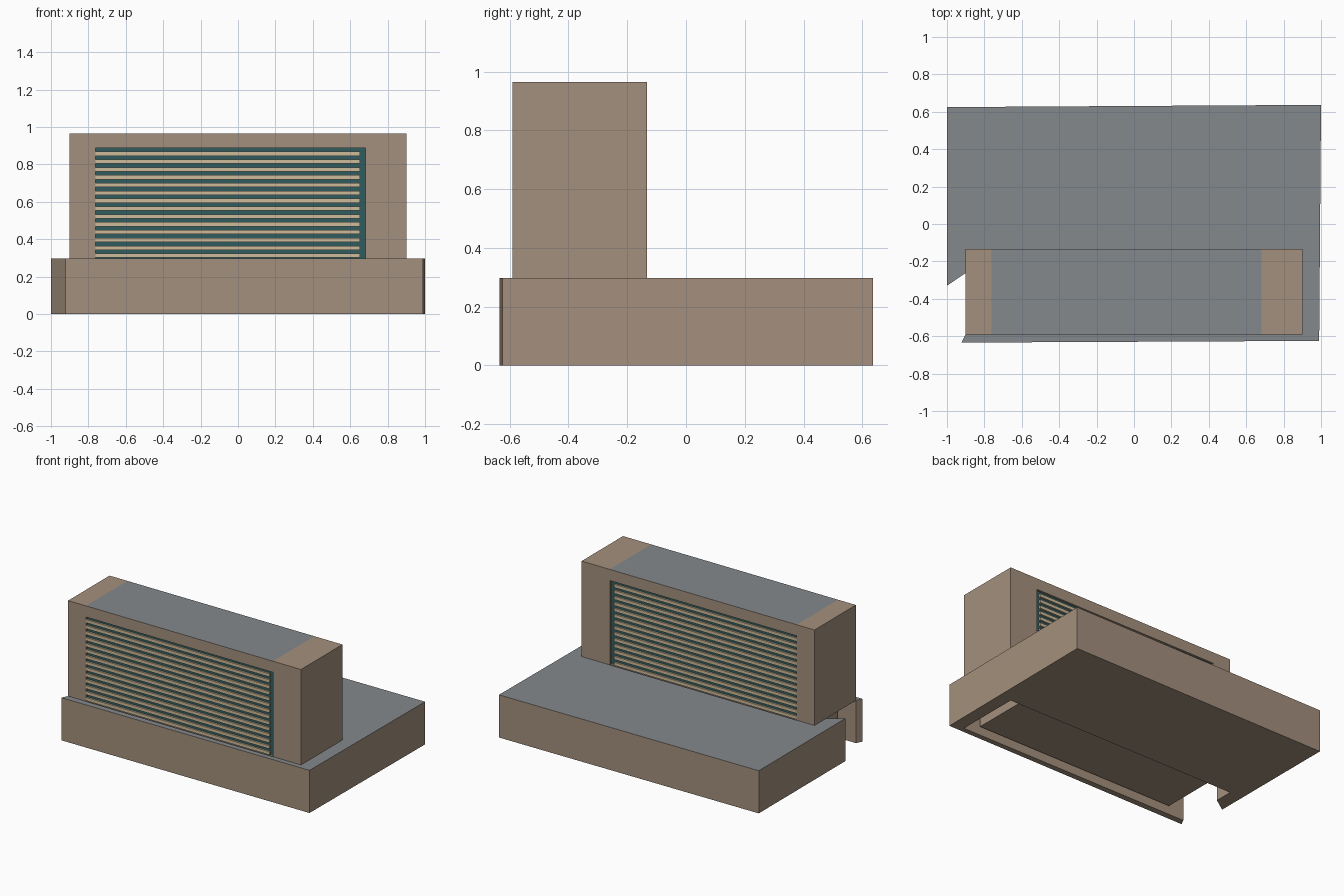
import bpy, bmesh
from mathutils import Vector

if "Cube" in bpy.data.objects:
    bpy.data.objects.remove(bpy.data.objects["Cube"])


def mat(name, rgb):
    m = bpy.data.materials.new(name)
    lin = [((c / 255 + 0.055) / 1.055) ** 2.4 for c in rgb]
    m.diffuse_color = (*lin, 1)
    m.use_nodes = True
    m.node_tree.nodes["Principled BSDF"].inputs["Base Color"].default_value = m.diffuse_color
    return m


TAN = mat("tan wall", (164, 144, 125))
GREY = mat("grey roof", (132, 136, 139))
TEAL = mat("teal glass", (48, 92, 94))
BEIGE = mat("beige slat", (206, 187, 155))


def prism(name, pts, depth, mats, rule=None):
    """Extrude a flat outline along a vector; rule(face) picks the material."""
    bm = bmesh.new()
    face = bm.faces.new([bm.verts.new(p) for p in pts])
    ext = bmesh.ops.extrude_face_region(bm, geom=[face], use_keep_orig=True)
    moved = [v for v in ext["geom"] if isinstance(v, bmesh.types.BMVert)]
    bmesh.ops.translate(bm, verts=moved, vec=Vector(depth))
    bmesh.ops.recalc_face_normals(bm, faces=bm.faces)
    bm.normal_update()
    if rule:
        for f in bm.faces:
            f.material_index = rule(f)
    me = bpy.data.meshes.new(name)
    bm.to_mesh(me)
    bm.free()
    for m in mats:
        me.materials.append(m)
    ob = bpy.data.objects.new(name, me)
    bpy.context.collection.objects.link(ob)
    return ob


def box(name, x0, x1, y0, y1, z0, z1, m):
    pts = [(x0, y0, z0), (x1, y0, z0), (x1, y1, z0), (x0, y1, z0)]
    return prism(name, pts, (0, 0, z1 - z0), [m])


FLOOR, TOP = 0.298, 0.965
Y0, Y1 = -0.59, -0.133       # tower front and back
XL, XR = -0.762, 0.682       # window opening

# Podium: wraps around the tower footprint, open on the left
outline = [(-1, -0.33), (-0.9, -0.262), (-0.9, Y1), (0.9, Y1), (0.9, Y0), (-0.9, Y0),
           (-0.922, -0.634), (0.99, -0.625), (1, 0.637), (-1, 0.625)]
prism("podium", [(x, y, 0) for x, y in outline], (0, 0, FLOOR), [TAN, GREY],
      lambda f: int(f.normal.z > 0.5))

# Tower frame: upside-down U with a grey roof between the end walls
frame = [(-0.9, FLOOR), (XL, FLOOR), (XL, 0.887), (XR, 0.887), (XR, FLOOR), (0.9, FLOOR),
         (0.9, TOP), (XR, TOP), (XL, TOP), (-0.9, TOP)]
prism("tower_frame", [(x, Y0, z) for x, z in frame], (0, Y1 - Y0, 0), [TAN, GREY],
      lambda f: int(f.normal.z > 0.5 and abs(f.calc_center_median().x) < 0.5))

# Recessed glass and the core below it
box("tower_glass", XL, XR, Y0 + 0.015, Y1 - 0.015, FLOOR, 0.887, TEAL)
box("tower_core", -0.77, 0.78, Y0 + 0.015, Y1 - 0.015, 0.05, FLOOR, TAN)

# Horizontal slats on front and back
for i in range(14):
    z = 0.857 - i * 0.0419
    for side, y in (("front", Y0 + 0.003), ("back", Y1 - 0.016)):
        box(f"{side}_slat_{i + 1}", XL, 0.653, y, y + 0.013, z - 0.011, z + 0.011, BEIGE)
